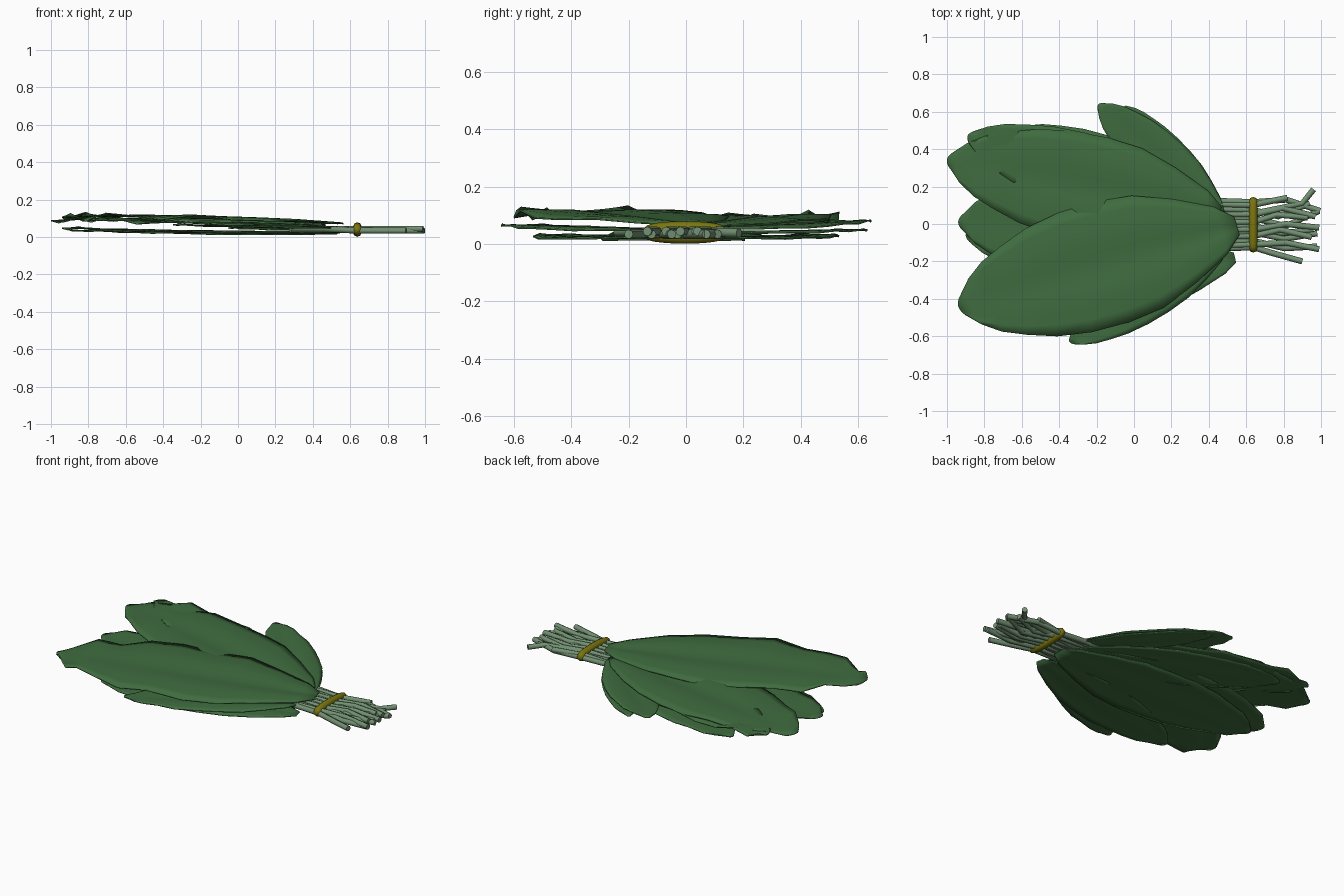
import bpy, bmesh, math, random
from mathutils import Vector

if "Cube" in bpy.data.objects:
    bpy.data.objects.remove(bpy.data.objects["Cube"])

random.seed(4)


def material(name, color):
    m = bpy.data.materials.new(name)
    m.diffuse_color = (*color, 1)
    m.use_nodes = True
    m.node_tree.nodes["Principled BSDF"].inputs["Base Color"].default_value = m.diffuse_color
    return m


LEAF = material("leaf_green", (0.05, 0.15, 0.05))
STEM = material("stem_green", (0.17, 0.28, 0.17))
BAND = material("band_olive", (0.20, 0.18, 0.005))

# Shared leaf outline: (fraction of length, fraction of half width)
OUTLINE = [(0, .15), (.06, .40), (.19, .70), (.32, .93), (.45, 1), (.58, .99),
           (.70, .90), (.80, .74), (.88, .58), (.96, .38), (1, .17)]
ACROSS = 10


def leaf(name, base, tip, half_width, heights, ripple=.005, fold=.012):
    """Thin blade from base to tip; heights are z at base, middle and tip."""
    b, t = Vector(base), Vector(tip)
    side = Vector((-(t - b).y, (t - b).x)).normalized()
    phase = random.uniform(0, 6)
    bm = bmesh.new()
    rows = []
    for i, (f, w) in enumerate(OUTLINE):
        row = []
        for j in range(ACROSS + 1):
            s = 2 * j / ACROSS - 1
            p = b.lerp(t, f - .02 * s * s * (f > .9)) + side * (s * w * half_width)
            z = (heights[0] * (1 - f) * (1 - 2 * f) + heights[1] * 4 * f * (1 - f)
                 + heights[2] * f * (2 * f - 1))
            # sunken midrib, drooping sides, waves growing toward the rim and tip
            env = math.sin(math.pi * min(1, f + .1))
            z -= fold * env * (.9 * math.exp(-(s * 3.5) ** 2) + s * s)
            z += ripple * f * s * s * math.sin(2.3 * i + phase + (1.5 if s > 0 else 0))
            row.append(bm.verts.new((p.x, p.y, z)))
        rows.append(row)
    for r0, r1 in zip(rows, rows[1:]):
        for j in range(ACROSS):
            bm.faces.new((r0[j], r0[j + 1], r1[j + 1], r1[j]))
    bmesh.ops.recalc_face_normals(bm, faces=bm.faces)
    if sum(f.normal.z for f in bm.faces) < 0:
        bmesh.ops.reverse_faces(bm, faces=bm.faces)
    me = bpy.data.meshes.new(name)
    bm.to_mesh(me)
    bm.free()
    me.shade_smooth()
    me.materials.append(LEAF)
    ob = bpy.data.objects.new(name, me)
    bpy.context.collection.objects.link(ob)
    # slight blade thickness
    mod = ob.modifiers.new("thickness", 'SOLIDIFY')
    mod.thickness = .006


def tube(name, points, radius, mat, cyclic=False):
    """Round tube along a polyline."""
    cu = bpy.data.curves.new(name, 'CURVE')
    cu.dimensions = '3D'
    cu.bevel_depth = radius
    cu.bevel_resolution = 2
    cu.use_fill_caps = True
    sp = cu.splines.new('POLY')
    sp.points.add(len(points) - 1)
    for q, p in zip(sp.points, points):
        q.co = (*p, 1)
    sp.use_cyclic_u = cyclic
    sp.use_smooth = True
    cu.materials.append(mat)
    bpy.context.collection.objects.link(bpy.data.objects.new(name, cu))


# Upper leaves
leaf("top_leaf_front", (.55, -.01), (-.94, -.44), .335, (.080, .120, .110), .026, .02)
leaf("top_leaf_back", (.46, .05), (-1.0, .345), .285, (.072, .106, .090), .014, .018)
leaf("upper_leaf_back", (.46, .04), (-.89, .47), .21, (.066, .086, .100), .02)
# Short side leaves
leaf("side_leaf_back", (.47, .05), (-.19, .64), .14, (.06, .074, .084))
leaf("side_leaf_back_low", (.47, .08), (-.05, .63), .09, (.046, .050, .052), .004, .008)
leaf("side_leaf_front", (.49, -.12), (-.345, -.63), .14, (.055, .066, .068))
# Lower leaves
leaf("middle_leaf", (.50, -.02), (-.94, .01), .28, (.032, .040, .05), .01)
leaf("low_leaf_front", (.54, -.18), (-.62, -.46), .18, (.027, .030, .034), .005, .008)
leaf("low_leaf_back", (.45, .05), (-.66, .49), .18, (.027, .031, .034), .005, .008)
leaf("bottom_leaf", (.53, -.03), (-.90, -.06), .25, (.022, .027, .038), .005, .008)

# Stems: (y in the leaves, y at the band, y at the kink, y at the end, end x)
STEMS = [(-.24, -.125, -.155, -.20, .90), (-.18, -.11, -.10, -.135, .99),
         (-.06, -.09, -.13, -.12, .98), (-.14, -.065, -.03, -.07, .95),
         (.00, -.045, -.08, -.05, .98), (-.08, -.03, .00, -.02, .99),
         (.05, -.01, -.05, -.03, .96), (-.03, .01, .05, .035, .93),
         (.10, .03, -.01, .07, .99), (.02, .05, .085, .04, .97),
         (.12, .075, .04, .11, .94), (.08, .10, .11, .14, .82),
         (.12, .117, .13, .07, .995)]
for k, (y0, y1, y2, y3, xe) in enumerate(STEMS):
    z = .034 + .010 * (k % 2)
    tube(f"stem_{k + 1:02d}", [(.28, y0, .042), (.46, y1 * 1.05, .042), (.64, y1, z),
                               (.82 * xe, y2, z), (xe, y3, z)], .016, STEM)
tube("bent_stem", [(.45, .04, .04), (.66, .06, .04), (.90, .11, .04), (.96, .185, .038)],
     .016, STEM)

# Flattened band around the stems
tube("band", [(.638, -.004 + .126 * math.cos(a), .04 + .016 * math.sin(a))
              for a in (math.tau * i / 28 for i in range(28))], .023, BAND, True)
